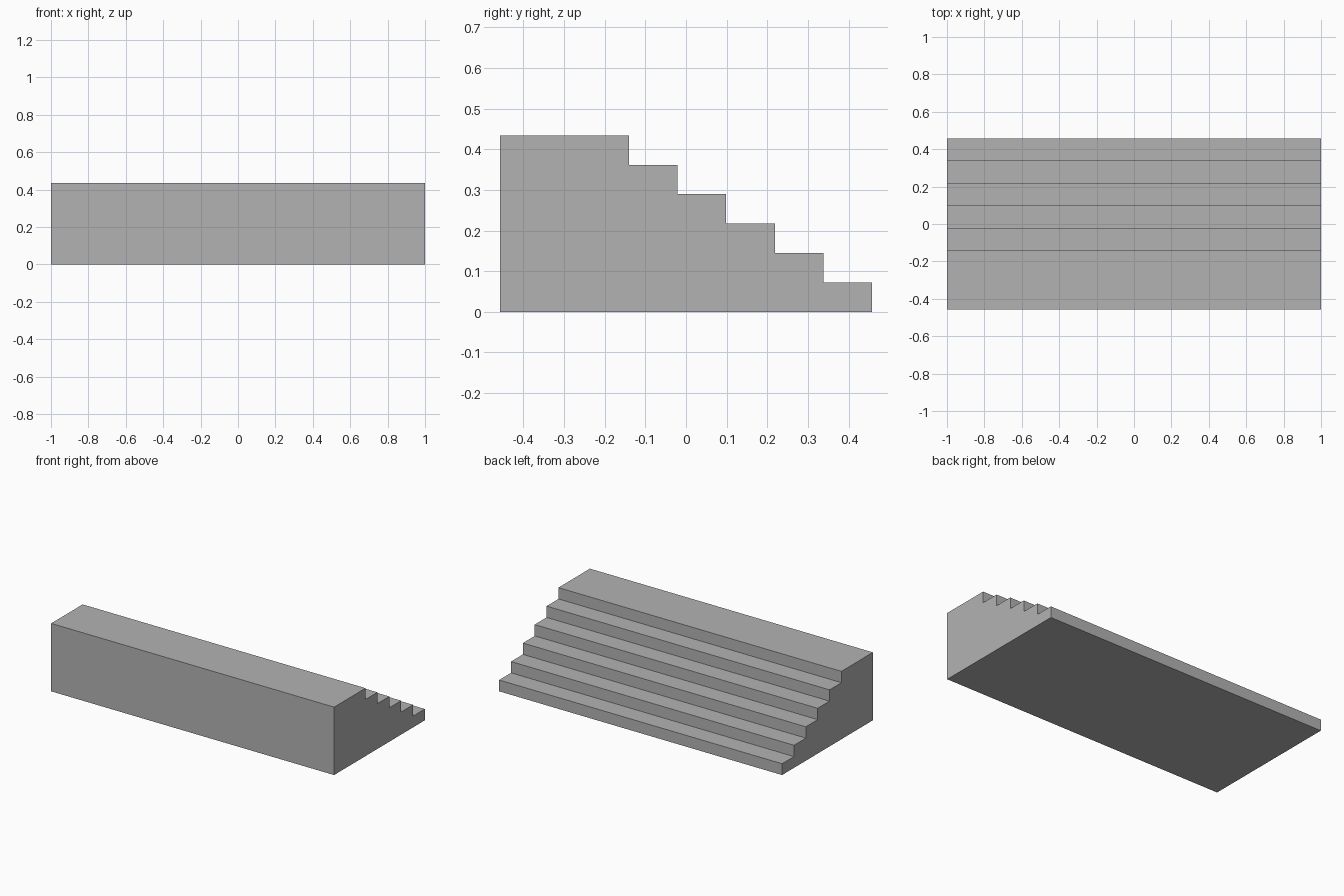
import bpy
import bmesh

cube = bpy.data.objects.get("Cube")
if cube:
    bpy.data.objects.remove(cube, do_unlink=True)

STEPS = 6
WIDTH, HEIGHT = 2.0, 0.434
FRONT, BACK = -0.458, 0.458
TREAD = 0.1197
RISE = HEIGHT / STEPS

# Plain grey stone
grey = bpy.data.materials.new("grey_stone")
colour = (0.45, 0.45, 0.45, 1.0)
grey.diffuse_color = colour
grey.use_nodes = True
grey.node_tree.nodes["Principled BSDF"].inputs["Base Color"].default_value = colour

# Side profile: base, then steps climbing from the back to the top landing
profile = [(FRONT, 0.0), (BACK, 0.0)]
for i in range(STEPS):
    y = BACK - i * TREAD
    if i:
        profile.append((y, i * RISE))
    profile.append((y, (i + 1) * RISE))
profile.append((FRONT, HEIGHT))

# Extrude the profile across the full width
bm = bmesh.new()
side = bm.faces.new([bm.verts.new((-WIDTH / 2, y, z)) for y, z in profile])
result = bmesh.ops.extrude_face_region(bm, geom=[side], use_keep_orig=True)
moved = [v for v in result["geom"] if isinstance(v, bmesh.types.BMVert)]
bmesh.ops.translate(bm, verts=moved, vec=(WIDTH, 0, 0))
bmesh.ops.recalc_face_normals(bm, faces=bm.faces)

mesh = bpy.data.meshes.new("staircase")
bm.to_mesh(mesh)
bm.free()
mesh.materials.append(grey)
staircase = bpy.data.objects.new("staircase", mesh)
bpy.context.collection.objects.link(staircase)
